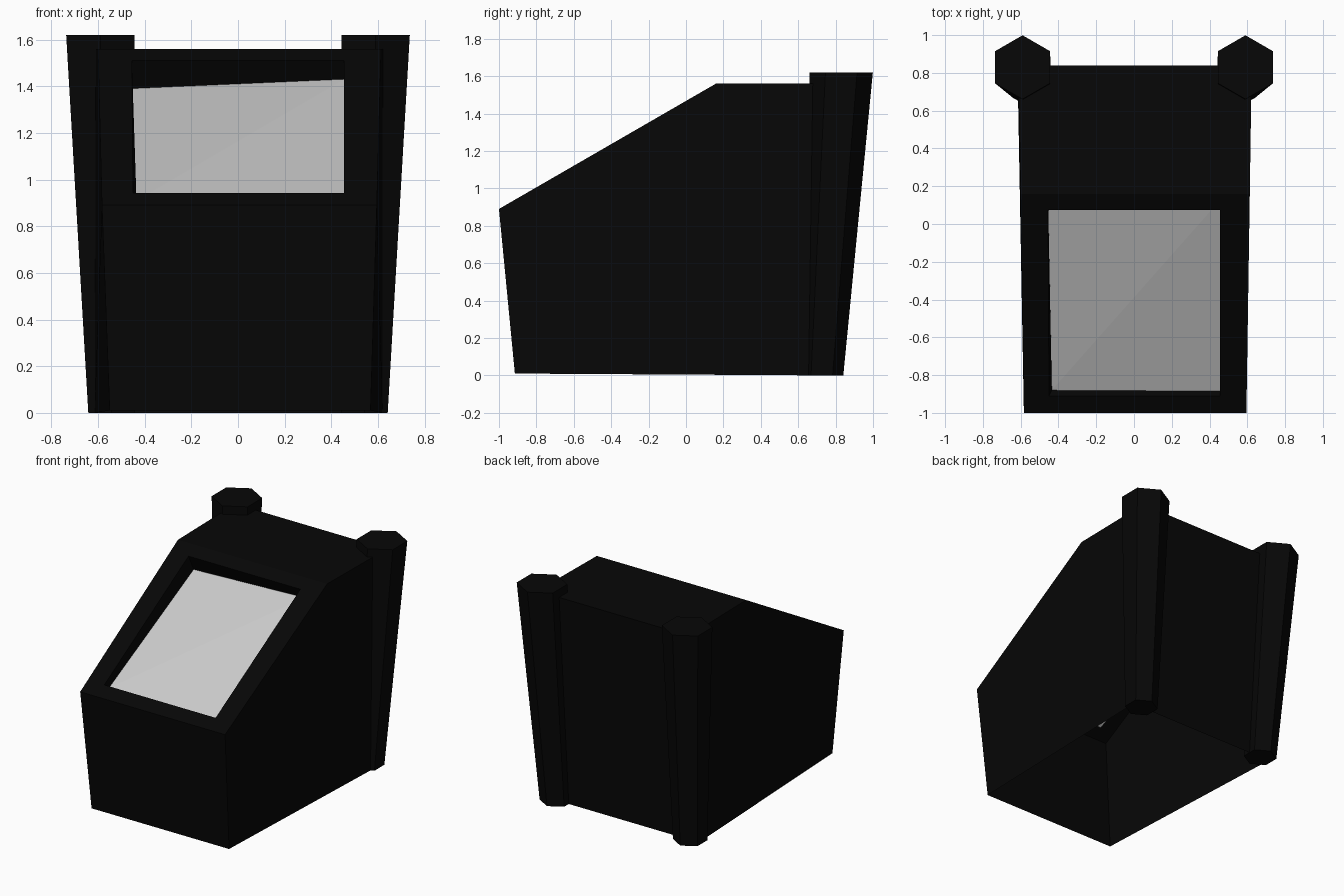
import bpy
import bmesh
import math
from mathutils import Vector

default = bpy.data.objects.get("Cube")
if default:
    bpy.data.objects.remove(default, do_unlink=True)


def make_material(name, rgb):
    mat = bpy.data.materials.new(name)
    mat.use_nodes = True
    colour = (*rgb, 1.0)
    mat.diffuse_color = colour
    bsdf = mat.node_tree.nodes["Principled BSDF"]
    bsdf.inputs["Base Color"].default_value = colour
    return mat


BLACK = make_material("near black", (0.002, 0.002, 0.002))
GREY = make_material("light grey", (0.6, 0.6, 0.6))


def finish(bm, name, mat):
    bmesh.ops.recalc_face_normals(bm, faces=bm.faces)
    mesh = bpy.data.meshes.new(name)
    bm.to_mesh(mesh)
    bm.free()
    mesh.materials.append(mat)
    obj = bpy.data.objects.new(name, mesh)
    bpy.context.collection.objects.link(obj)
    return obj


def bridge(bm, a, b):
    """Quads between two closed loops of equal length."""
    n = len(a)
    for i in range(n):
        j = (i + 1) % n
        bm.faces.new((a[i], a[j], b[j], b[i]))


# Side profile (y, z): front foot, front lip, slope top, back top, back foot
PROFILE = [(-0.915, 0.01), (-1.0, 0.89), (0.16, 1.56), (0.84, 1.56), (0.73, 0.0)]
# Slightly uneven wall positions at the same points
RIGHT_X = [-0.55, -0.583, -0.6, -0.612, -0.615]
LEFT_X = [0.568, 0.595, 0.613, 0.623, 0.62]
SLOPE = (1.56 - 0.89) / 1.16

# Screen corners: lower right, lower left, upper left, upper right
SCREEN = [(-0.435, -0.88, 0.91), (0.455, -0.885, 0.91),
          (0.455, 0.125, 1.43), (-0.455, 0.135, 1.39)]
# Recess opening (x, y) on the slope, in the same order
OPENING = [(-0.45, -0.91), (0.455, -0.91), (0.455, 0.075), (-0.455, 0.075)]

# Shell with an open underside and a recess in the sloping front
bm = bmesh.new()
right, left = [[bm.verts.new((x, y, z)) for x, (y, z) in zip(xs, PROFILE)]
               for xs in (RIGHT_X, LEFT_X)]
bm.faces.new(right)
bm.faces.new(left)
for i in (0, 2, 3):
    bm.faces.new((right[i], left[i], left[i + 1], right[i + 1]))
slope_loop = [right[1], left[1], left[2], right[2]]
opening = [bm.verts.new((x, y, 0.89 + (y + 1.0) * SLOPE)) for x, y in OPENING]
recess = [bm.verts.new(p) for p in SCREEN]
bridge(bm, slope_loop, opening)
bridge(bm, opening, recess)
finish(bm, "cabinet_shell", BLACK)

# Sunken screen
bm = bmesh.new()
face = bm.faces.new([bm.verts.new(p) for p in SCREEN])
bmesh.ops.triangulate(bm, faces=[face])
screen = finish(bm, "screen", GREY)
if screen.data.polygons[0].normal.z < 0:
    screen.data.flip_normals()


# Hexagonal back posts that lean outwards and widen towards the top
def post(name, side):
    bm = bmesh.new()
    rings = []
    for centre, radius in ((Vector((side * 0.542, 0.726, 0)), 0.115),
                           (Vector((side * 0.59, 0.83, 1.62)), 0.169)):
        ring = []
        for k in range(6):
            a = math.radians(30 + 60 * k)
            offset = Vector((math.cos(a), math.sin(a), 0)) * radius
            ring.append(bm.verts.new(centre + offset))
        rings.append(ring)
        bm.faces.new(ring)
    bridge(bm, *rings)
    finish(bm, name, BLACK)


post("right_back_post", -1)
post("left_back_post", 1)
